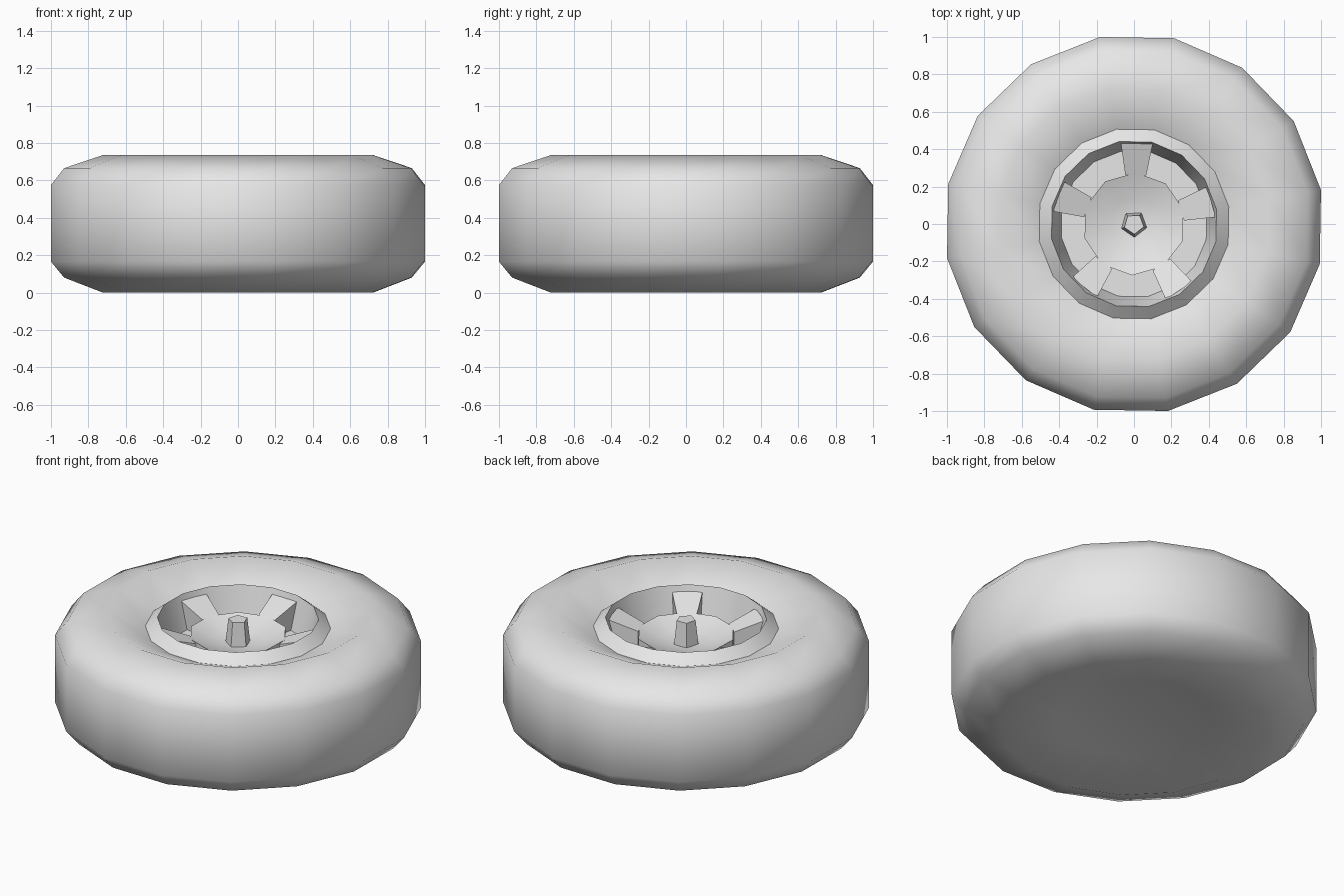
import bpy, bmesh
from math import sin, cos, radians, tau

cube = bpy.data.objects.get("Cube")
if cube:
    bpy.data.objects.remove(cube)

grey = bpy.data.materials.new("plain_grey")
grey.use_nodes = True
grey.diffuse_color = (0.8, 0.8, 0.8, 1)
grey.node_tree.nodes["Principled BSDF"].inputs["Base Color"].default_value = (0.8, 0.8, 0.8, 1)


def finish(name, bm, smooth_angle):
    bmesh.ops.recalc_face_normals(bm, faces=bm.faces)
    mesh = bpy.data.meshes.new(name)
    bm.to_mesh(mesh)
    bm.free()
    mesh.materials.append(grey)
    obj = bpy.data.objects.new(name, mesh)
    bpy.context.collection.objects.link(obj)
    bpy.ops.object.select_all(action='DESELECT')
    obj.select_set(True)
    bpy.context.view_layer.objects.active = obj
    bpy.ops.object.shade_smooth_by_angle(angle=radians(smooth_angle))
    return obj


def lathe(name, profile, sides, phase, smooth_angle, cap_start=False, cap_end=False):
    """Revolve (radius, height) points about z; a zero radius becomes a pole."""
    bm = bmesh.new()
    rings = []
    for r, z in profile:
        if r == 0:
            rings.append([bm.verts.new((0, 0, z))] * sides)
        else:
            angles = [radians(phase) + tau * i / sides for i in range(sides)]
            rings.append([bm.verts.new((r * cos(a), r * sin(a), z)) for a in angles])
    for low, high in zip(rings, rings[1:]):
        for i in range(sides):
            j = (i + 1) % sides
            corners = [low[i], low[j], high[j], high[i]]
            bm.faces.new(list(dict.fromkeys(corners)))
    if cap_start:
        bm.faces.new(rings[0])
    if cap_end:
        bm.faces.new(rings[-1])
    return finish(name, bm, smooth_angle)


SIDES, PHASE = 16, 10.3
SPOKE_PHASE = 88

# Tyre body with a closed, slightly recessed back
lathe("tyre", [(0.434, 0.075), (0.735, 0), (0.945, 0.08), (1.016, 0.165),
               (1.016, 0.575), (0.945, 0.665), (0.735, 0.735), (0.515, 0.64)],
      SIDES, PHASE, 60, cap_start=True)

# Rim lip, inner wall and floor
lathe("rim", [(0.515, 0.64), (0.448, 0.695), (0.395, 0.5), (0, 0.5)],
      SIDES, PHASE, 30)

# Dished hub
lathe("hub", [(0.275, 0.5), (0.275, 0.605), (0.14, 0.555), (0, 0.54)],
      10, SPOKE_PHASE, 30)

# Central tapered axle cap
lathe("axle_cap", [(0.073, 0.53), (0.055, 0.69)], 5, -SPOKE_PHASE, 30, cap_end=True)

# Five wedge spokes rising from the hub to the rim wall
for k in range(5):
    bm = bmesh.new()
    bmesh.ops.create_cube(bm, size=1)
    for v in bm.verts:
        outer, top = v.co.x > 0, v.co.z > 0
        side = 1 if v.co.y > 0 else -1
        v.co.x = 0.43 if outer else 0.262
        v.co.y = side * (0.085 if outer else 0.056)
        v.co.z = (0.66 if outer else 0.6) if top else 0.49
    spoke = finish(f"spoke_{k + 1}", bm, 30)
    spoke.rotation_euler.z = radians(SPOKE_PHASE) + tau * k / 5
